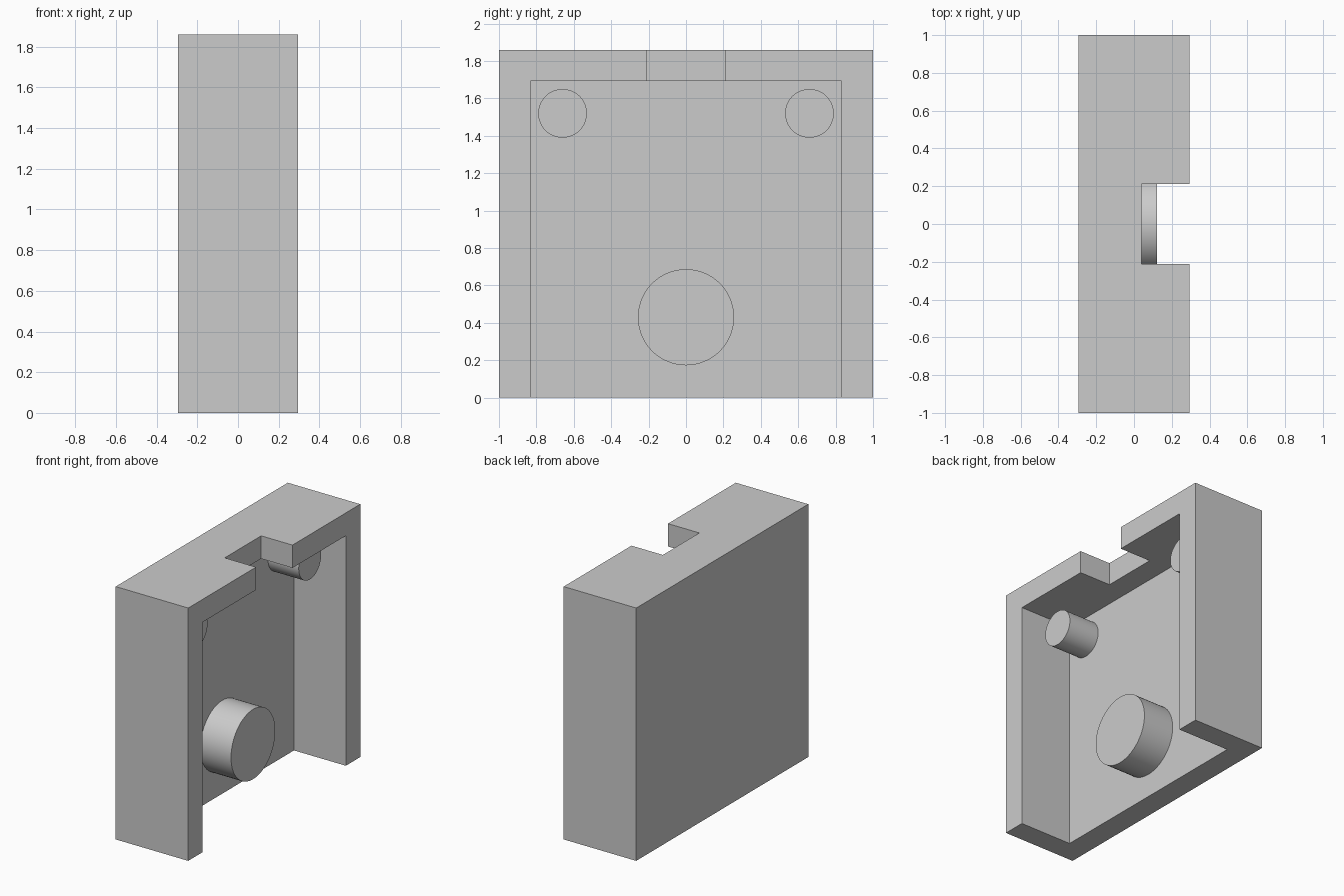
import bpy
import math

default = bpy.data.objects.get("Cube")
if default:
    bpy.data.objects.remove(default, do_unlink=True)

HALF_X, HEIGHT, WALL = 0.295, 1.86, 0.168
FLOOR_X = -HALF_X + WALL   # inner face of the back plate
PEG_END = 0.123

grey = bpy.data.materials.new("plain grey")
grey.use_nodes = True
colour = (0.6, 0.6, 0.6, 1)
grey.diffuse_color = colour
grey.node_tree.nodes["Principled BSDF"].inputs["Base Color"].default_value = colour


def box(name, low, high):
    centre = [(a + b) / 2 for a, b in zip(low, high)]
    bpy.ops.mesh.primitive_cube_add(size=1, location=centre)
    ob = bpy.context.object
    ob.name = name
    ob.scale = [b - a for a, b in zip(low, high)]
    bpy.ops.object.transform_apply(location=True, rotation=False, scale=True)
    return ob


def cut(target, cutter):
    mod = target.modifiers.new("cut", "BOOLEAN")
    mod.operation, mod.solver, mod.object = "DIFFERENCE", "EXACT", cutter
    bpy.ops.object.select_all(action="DESELECT")
    bpy.context.view_layer.objects.active = target
    target.select_set(True)
    bpy.ops.object.modifier_apply(modifier=mod.name)
    bpy.data.objects.remove(cutter, do_unlink=True)


def peg(name, y, z, radius):
    start = FLOOR_X - 0.02   # sunk slightly into the back plate
    bpy.ops.mesh.primitive_cylinder_add(
        vertices=64, radius=radius, depth=PEG_END - start,
        location=((start + PEG_END) / 2, y, z), rotation=(0, math.pi / 2, 0))
    ob = bpy.context.object
    ob.name = name
    ob.data.materials.append(grey)
    bpy.ops.object.shade_smooth_by_angle(angle=math.radians(30))


# Housing: block hollowed out toward +x and open at the bottom
housing = box("housing", (-HALF_X, -1, 0), (HALF_X, 1, HEIGHT))
housing.data.materials.append(grey)
inner = 1 - WALL
cut(housing, box("cavity_cutter", (FLOOR_X, -inner, -0.2), (0.5, inner, HEIGHT - WALL)))

# Notch in the top wall
cut(housing, box("notch_cutter", (0.04, -0.212, 1.5), (0.5, 0.212, 2)))

# Pegs standing on the back plate
peg("large_peg", 0, 0.43, 0.257)
for side, y in (("front", -0.66), ("back", 0.66)):
    peg(f"small_peg_{side}", y, 1.52, 0.13)
